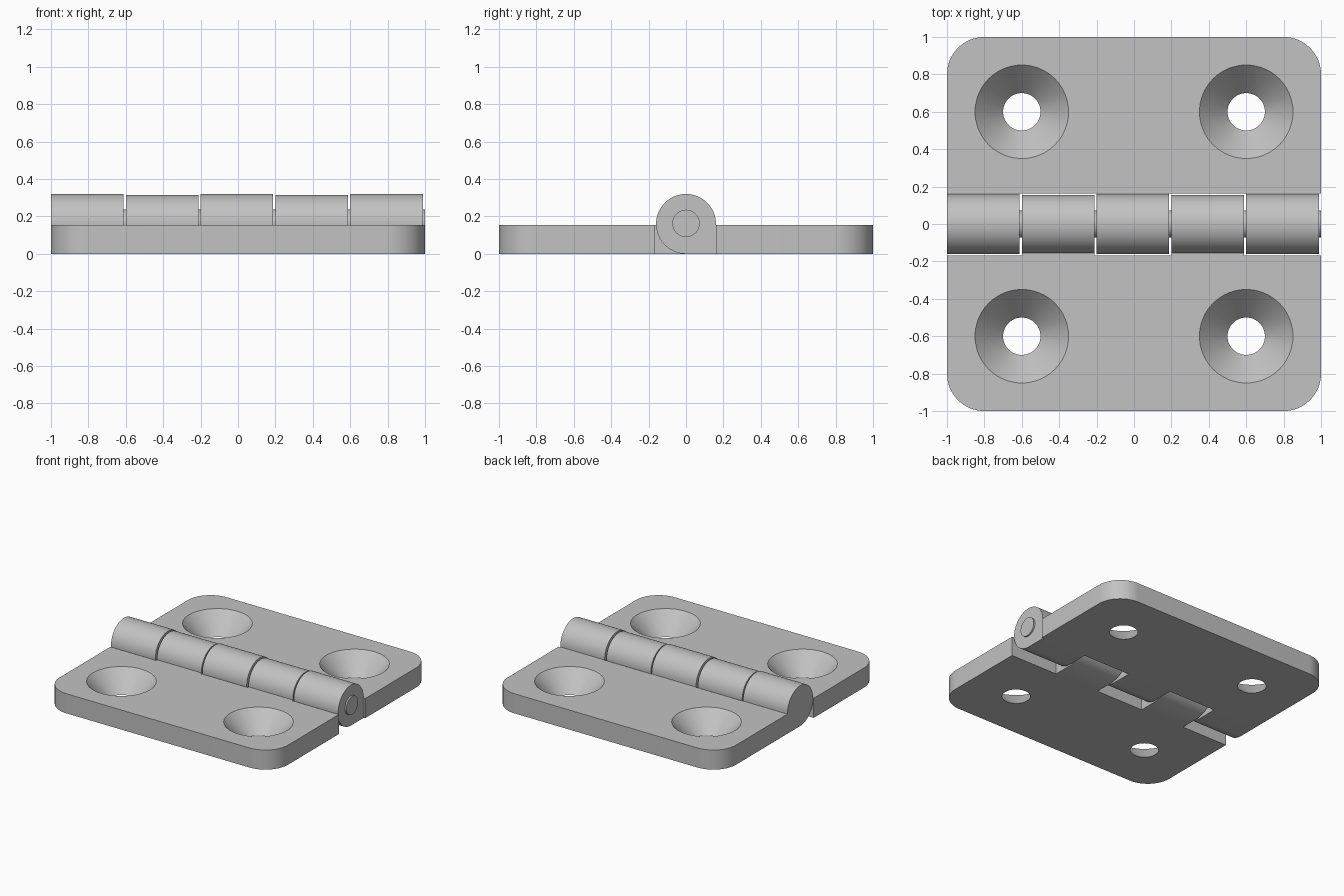
import bpy
import bmesh
from math import cos, sin, pi, radians

if "Cube" in bpy.data.objects:
    bpy.data.objects.remove(bpy.data.objects["Cube"], do_unlink=True)

THICK = 0.155      # plate thickness
AXIS = 0.16        # height of the hinge axis
CORNER = 0.2       # plate corner radius

steel = bpy.data.materials.new("satin grey steel")
steel.use_nodes = True
grey = (0.54, 0.54, 0.54, 1)
steel.diffuse_color = grey
steel.node_tree.nodes["Principled BSDF"].inputs["Base Color"].default_value = grey


def arc(cx, cy, r, a0, a1, steps):
    angles = [radians(a0 + (a1 - a0) * i / steps) for i in range(steps + 1)]
    return [(cx + r * cos(a), cy + r * sin(a)) for a in angles]


def prism(name, points, offset):
    """Closed outline of 3D points, extruded along the offset."""
    bm = bmesh.new()
    face = bm.faces.new([bm.verts.new(p) for p in points])
    moved = bmesh.ops.extrude_face_region(bm, geom=[face])["geom"]
    verts = [v for v in moved if isinstance(v, bmesh.types.BMVert)]
    bmesh.ops.translate(bm, verts=verts, vec=offset)
    bmesh.ops.recalc_face_normals(bm, faces=bm.faces)
    return finish(bm, name)


def finish(bm, name):
    mesh = bpy.data.meshes.new(name)
    bm.to_mesh(mesh)
    bm.free()
    mesh.materials.append(steel)
    obj = bpy.data.objects.new(name, mesh)
    bpy.context.collection.objects.link(obj)
    return obj


def select(obj):
    bpy.ops.object.select_all(action='DESELECT')
    obj.select_set(True)
    bpy.context.view_layer.objects.active = obj


def combine(obj, other, operation):
    select(obj)
    mod = obj.modifiers.new(operation.lower(), 'BOOLEAN')
    mod.operation, mod.solver, mod.object = operation, 'EXACT', other
    bpy.ops.object.modifier_apply(modifier=mod.name)
    bpy.data.objects.remove(other, do_unlink=True)


def countersink(x, y):
    """Cone through the plate, overshooting both faces along the same slope."""
    bm = bmesh.new()
    bmesh.ops.create_cone(bm, cap_ends=True, segments=64,
                          radius1=0.07, radius2=0.28, depth=THICK * 1.4)
    bmesh.ops.translate(bm, verts=bm.verts, vec=(x, y, THICK / 2))
    cutter = finish(bm, "countersink_cutter")
    cutter.hide_render = True
    return cutter


def leaf(name, side, inner, radius, slots):
    # Plate with two rounded outer corners
    outline = [(-1, inner), (1, inner)]
    outline += arc(1 - CORNER, 1 - CORNER, CORNER, 0, 90, 16)
    outline += arc(CORNER - 1, 1 - CORNER, CORNER, 90, 180, 16)
    plate = prism(name, [(x, side * y, 0) for x, y in outline], (0, 0, THICK))

    # Knuckles: three quarters round, squared off toward their own plate
    profile = [(0, 0), (0.2, 0), (0.2, THICK), (radius, THICK)]
    profile += arc(0, AXIS, radius, 0, 270, 48)[:-1]
    for i in slots:
        x = -1 + 0.4 * i
        knuckle = prism("knuckle", [(x, side * y, z) for y, z in profile],
                        (0.388, 0, 0))
        combine(plate, knuckle, 'UNION')

    # Countersunk screw holes
    for x in (-0.6, 0.6):
        combine(plate, countersink(x, side * 0.6), 'DIFFERENCE')
    select(plate)
    bpy.ops.object.shade_smooth_by_angle(angle=radians(30))


leaf("back_leaf", 1, 0.163, 0.16, (0, 2, 4))
leaf("front_leaf", -1, 0.168, 0.155, (1, 3))

# Hinge pin, flush with the plate ends on the left and blind on the right
pin = prism("hinge_pin",
            [(-0.9, y, z) for y, z in arc(0, AXIS + 0.003, 0.073, 0, 360, 40)[:-1]],
            (1.9, 0, 0))
select(pin)
bpy.ops.object.shade_smooth_by_angle(angle=radians(30))
